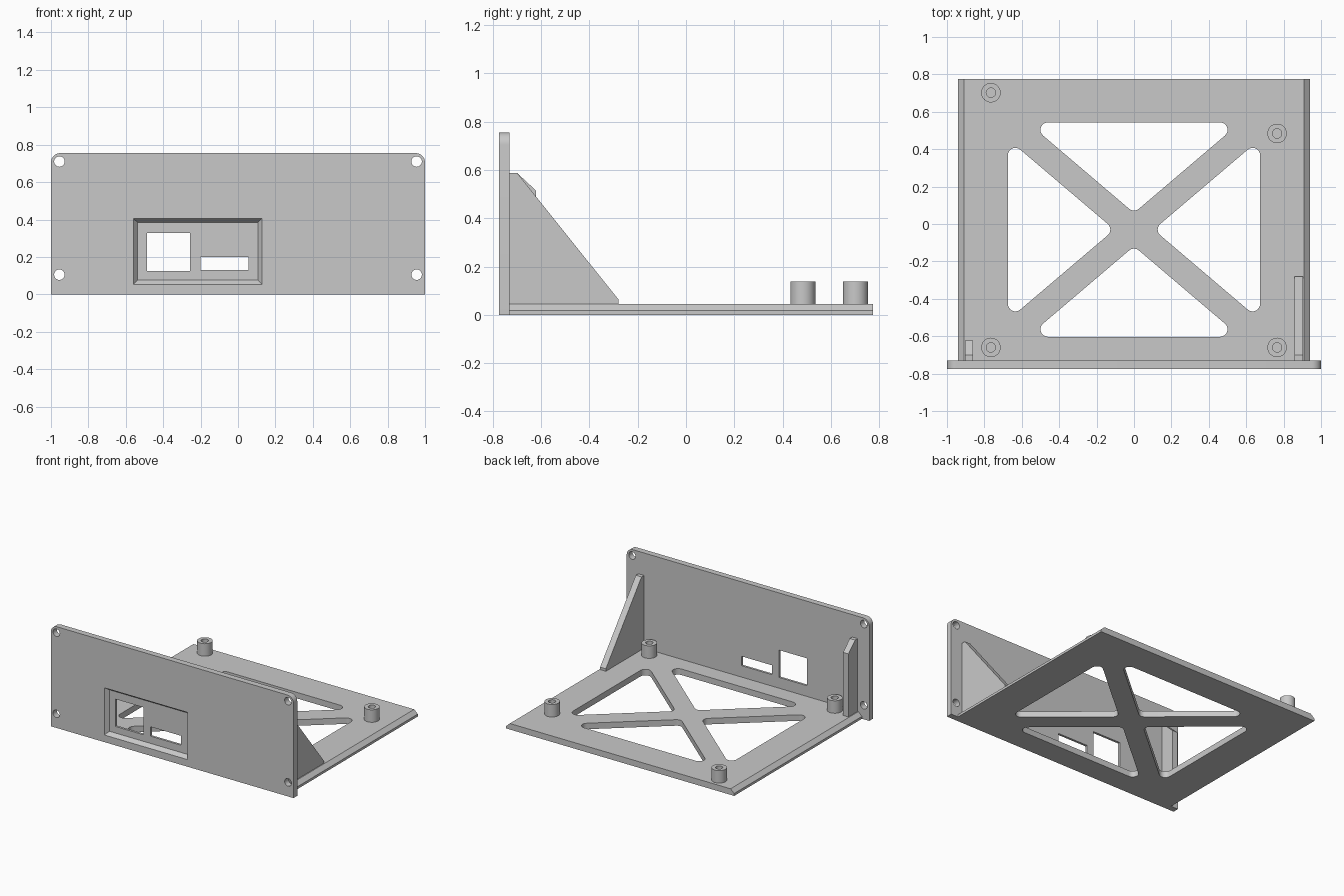
import bpy, bmesh, math
from mathutils import Vector

cube = bpy.data.objects.get("Cube")
if cube:
    bpy.data.objects.remove(cube, do_unlink=True)

# Single grey plastic
grey = bpy.data.materials.new("grey_plastic")
grey.use_nodes = True
colour = (0.584, 0.584, 0.584, 1)
grey.diffuse_color = colour
grey.node_tree.nodes["Principled BSDF"].inputs["Base Color"].default_value = colour

PLACE = {
    "XY": lambda a, b, t: (a, b, t),
    "XZ": lambda a, b, t: (a, t, b),
    "YZ": lambda a, b, t: (t, a, b),
}


def prism(name, outline, plane, lo, hi, far_outline=None):
    """Solid between an outline at lo and the same (or another) outline at hi."""
    bm = bmesh.new()
    place = PLACE[plane]
    near = [bm.verts.new(place(p[0], p[1], lo)) for p in outline]
    far = [bm.verts.new(place(p[0], p[1], hi)) for p in far_outline or outline]
    bm.faces.new(near)
    bm.faces.new(far)
    for i in range(len(near)):
        j = (i + 1) % len(near)
        bm.faces.new((near[i], near[j], far[j], far[i]))
    bmesh.ops.recalc_face_normals(bm, faces=bm.faces)
    mesh = bpy.data.meshes.new(name)
    bm.to_mesh(mesh)
    bm.free()
    mesh.materials.append(grey)
    obj = bpy.data.objects.new(name, mesh)
    bpy.context.collection.objects.link(obj)
    return obj


def rect(x0, x1, y0, y1):
    return [(x0, y0), (x1, y0), (x1, y1), (x0, y1)]


def circle(cx, cy, r, n=32):
    steps = [2 * math.pi * i / n for i in range(n)]
    return [(cx + r * math.cos(a), cy + r * math.sin(a)) for a in steps]


def fillet(points, radii, n=8):
    """Round each corner of a convex, counter-clockwise outline."""
    pts = [Vector(p) for p in points]
    out = []
    for i, p in enumerate(pts):
        r = radii[i]
        if r == 0:
            out.append(p)
            continue
        u = (pts[i - 1] - p).normalized()
        v = (pts[(i + 1) % len(pts)] - p).normalized()
        half = math.acos(u.dot(v)) / 2
        inward = (u + v).normalized()
        centre = p + inward * r / math.sin(half)
        # Arc sweeps evenly about the direction pointing at the corner
        middle = math.atan2(-inward.y, -inward.x)
        sweep = math.pi / 2 - half
        for k in range(n + 1):
            a = middle + sweep * (2 * k / n - 1)
            out.append(centre + Vector((math.cos(a), math.sin(a))) * r)
    return out


def cut(obj, cutter):
    mod = obj.modifiers.new("cut", "BOOLEAN")
    mod.operation = "DIFFERENCE"
    mod.solver = "EXACT"
    mod.object = cutter
    bpy.context.view_layer.objects.active = obj
    bpy.ops.object.modifier_apply(modifier=mod.name)
    bpy.data.objects.remove(cutter, do_unlink=True)


FRONT, BACK, END = -0.775, -0.73, 0.775
TOP = 0.045
parts = []

# Front panel with rounded upper corners
panel = prism("front_panel", fillet(rect(-1, 1, 0, 0.755), (0, 0, 0.05, 0.05)),
              "XZ", FRONT, BACK)
parts.append(panel)

# Screw holes
for x in (-0.955, 0.955):
    for z in (0.105, 0.71):
        cut(panel, prism("hole_cutter", circle(x, z, 0.028), "XZ", -0.85, -0.65))

# Recess with sloping sides, then the two port openings
cut(panel, prism("recess_cutter", rect(-0.56, 0.128, 0.053, 0.405), "XZ", FRONT, FRONT + 0.028,
                 rect(-0.537, 0.107, 0.076, 0.385)))
for opening in (rect(-0.487, -0.257, 0.125, 0.329), rect(-0.2, 0.055, 0.13, 0.2)):
    cut(panel, prism("port_cutter", opening, "XZ", -0.85, -0.65))

# Base plate with chamfered long edges
base = prism("base_plate", [(-0.94, 0), (0.94, 0), (0.94, 0.018), (0.91, TOP),
                            (-0.91, TOP), (-0.94, 0.018)], "XZ", BACK, END)
parts.append(base)

# Four rounded triangular openings leaving a diagonal cross
W, H, CY, ARM = 0.674, 0.573, -0.03, 0.068
diag = math.hypot(W, H)
tip_y, tip_x = ARM * diag / W, ARM * diag / H
side_x = (H - tip_y) * W / H
side_y = (W - tip_x) * H / W
for s in (-1, 1):
    for tri in ([(0, s * tip_y), (s * side_x, s * H), (-s * side_x, s * H)],
                [(s * tip_x, 0), (s * W, -s * side_y), (s * W, s * side_y)]):
        outline = fillet([(x, y + CY) for x, y in tri], (0.04,) * 3)
        cut(base, prism("opening_cutter", outline, "XY", -0.1, 0.1))

# Side gussets: a long one on the left, a short one on the right
parts.append(prism("left_gusset", [(BACK, TOP), (-0.28, TOP), (-0.28, 0.064),
                                   (-0.7, 0.588), (BACK, 0.588)], "YZ", 0.857, 0.904))
parts.append(prism("right_gusset", [(BACK, TOP), (-0.622, TOP), (-0.622, 0.515),
                                    (-0.7, 0.588), (BACK, 0.588)], "YZ", -0.904, -0.86))

# Hollow mounting posts
for name, x, y in (("front_left", 0.765, -0.66), ("front_right", -0.765, -0.66),
                   ("back_left", 0.765, 0.484), ("back_right", -0.765, 0.702)):
    post = prism(name + "_post", circle(x, y, 0.052), "XY", TOP, 0.138)
    cut(post, prism("bore_cutter", circle(x, y, 0.025), "XY", 0.0, 0.2))
    parts.append(post)

# Smooth the round walls, keep the edges crisp
bpy.ops.object.select_all(action="DESELECT")
for obj in parts:
    obj.select_set(True)
bpy.context.view_layer.objects.active = panel
bpy.ops.object.shade_smooth_by_angle(angle=math.radians(30))
